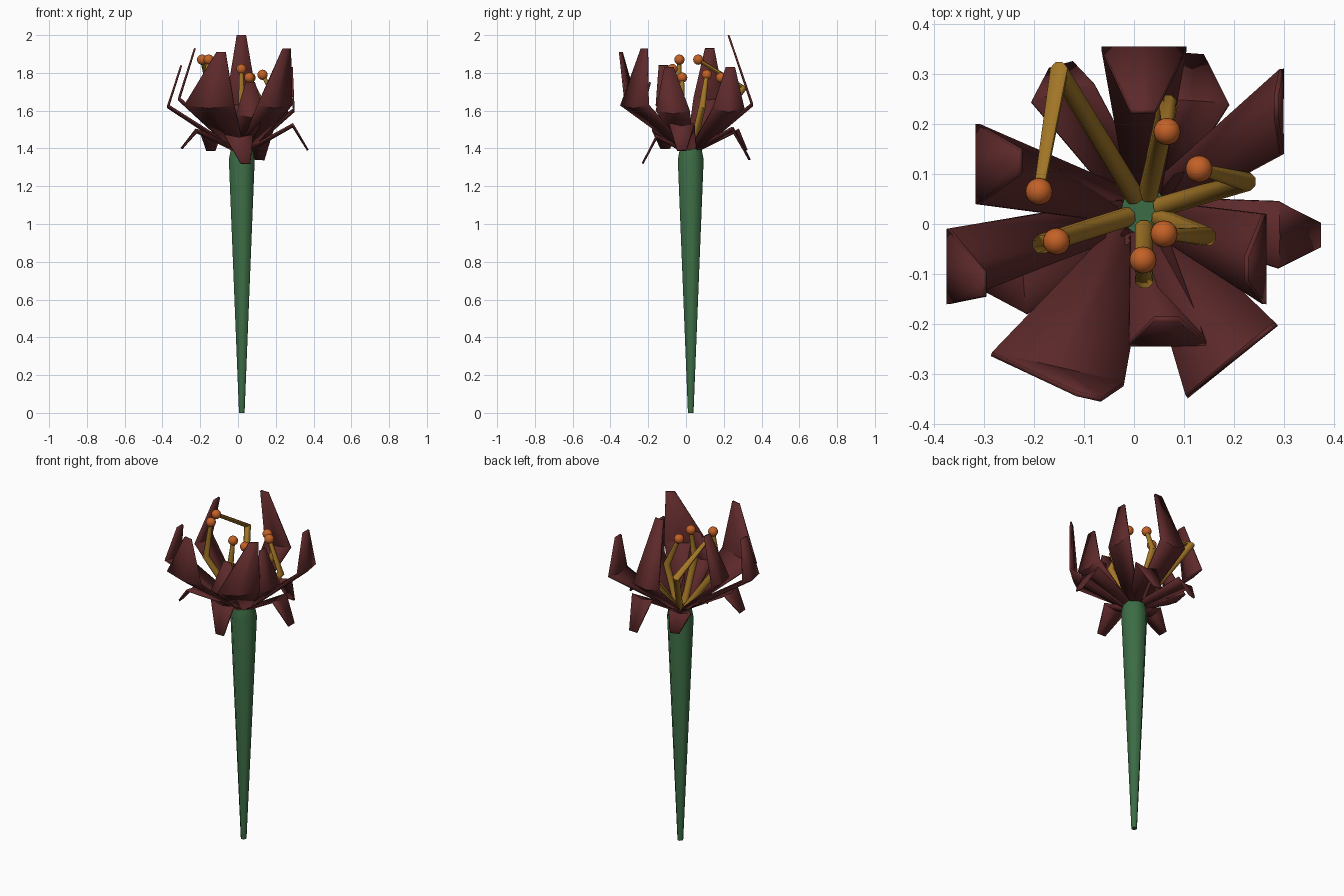
import bpy, bmesh, math
from mathutils import Vector

cube = bpy.data.objects.get("Cube")
if cube:
    bpy.data.objects.remove(cube)


def material(name, rgb):
    mat = bpy.data.materials.new(name)
    mat.use_nodes = True
    mat.diffuse_color = (*rgb, 1)
    mat.node_tree.nodes["Principled BSDF"].inputs["Base Color"].default_value = (*rgb, 1)
    return mat


MAROON = material("maroon", (0.11, 0.022, 0.023))
GREEN = material("stem green", (0.045, 0.15, 0.058))
GOLD = material("filament gold", (0.36, 0.18, 0.02))
ORANGE = material("anther orange", (0.55, 0.12, 0.02))
CENTRE = Vector((0.02, 0.025, 1.4))


def finish(name, bm, mat, angle=40, thickness=0):
    bmesh.ops.recalc_face_normals(bm, faces=bm.faces)
    mesh = bpy.data.meshes.new(name)
    bm.to_mesh(mesh)
    bm.free()
    mesh.materials.append(mat)
    obj = bpy.data.objects.new(name, mesh)
    bpy.context.collection.objects.link(obj)
    if thickness:
        solid = obj.modifiers.new("thickness", "SOLIDIFY")
        solid.thickness = thickness
        solid.offset = 0
    bpy.ops.object.select_all(action="DESELECT")
    obj.select_set(True)
    bpy.context.view_layer.objects.active = obj
    bpy.ops.object.shade_smooth_by_angle(angle=math.radians(angle))
    return obj


def tube(name, rings, sides, mat, level=False):
    """Tapered tube through (point, radius) rings, capped at both ends."""
    bm = bmesh.new()
    loops = []
    for i, (point, radius) in enumerate(rings):
        before, after = rings[max(i - 1, 0)][0], rings[min(i + 1, len(rings) - 1)][0]
        axis = Vector((0, 0, 1)) if level else (after - before).normalized()
        u = axis.cross(Vector((0, 1, 0))).normalized()
        v = axis.cross(u)
        turns = [2 * math.pi * (k + 0.5) / sides for k in range(sides)]
        loops.append([bm.verts.new(point + radius * (u * math.cos(a) + v * math.sin(a))) for a in turns])
    for low, high in zip(loops, loops[1:]):
        for k in range(sides):
            n = (k + 1) % sides
            bm.faces.new((low[k], low[n], high[n], high[k]))
    bm.faces.new(loops[0])
    bm.faces.new(loops[-1])
    return finish(name, bm, mat, 50)


def petal(name, edge_a, edge_b, mid_z, tip, tip_half=0.025):
    """Folded blade: narrow base, wide middle row, narrow tip."""
    a, b = Vector((*edge_a, mid_z)), Vector((*edge_b, mid_z))
    mid = (a + b) / 2
    across = (b - a).normalized()
    outward = (mid - CENTRE) * Vector((1, 1, 0))
    outward.normalize()
    side = Vector((-outward.y, outward.x, 0))
    if side.dot(across) < 0:
        side.negate()
    base = CENTRE + outward * 0.04
    tip = Vector(tip)
    sag = Vector((0, 0, -0.015))
    rows = [
        (base - side * 0.035, base + sag, base + side * 0.035),
        (a, mid + sag, b),
        (tip - across * tip_half, tip, tip + across * tip_half),
    ]
    bm = bmesh.new()
    grid = [[bm.verts.new(p) for p in row] for row in rows]
    for low, high in zip(grid, grid[1:]):
        for k in range(2):
            bm.faces.new((low[k], low[k + 1], high[k + 1], high[k]))
    return finish(name, bm, MAROON, 40, 0.01)


# Stem
stem_rings = [(0, 0.016), (1.34, 0.074), (1.4, 0.062)]
tube("stem", [(Vector((0.02, 0.025, z)), r) for z, r in stem_rings], 8, GREEN, True)

# Upright petals: the two edges of the middle row, its height, the tip
upright = {
    "back": ((-0.065, 0.35), (0.105, 0.35), 1.64, (0.018, 0.225, 2.0)),
    "back_left": ((0.295, 0.14), (0.295, 0.31), 1.61, (0.285, 0.235, 1.83)),
    "left": ((0.26, -0.16), (0.26, 0.02), 1.6, (0.225, -0.09, 1.83)),
    "front_left": ((0.105, -0.345), (0.285, -0.2), 1.63, (0.258, -0.22, 1.93)),
    "front": ((-0.01, -0.24), (0.145, -0.24), 1.58, (0.065, -0.19, 1.75)),
    "front_right": ((-0.285, -0.26), (-0.02, -0.32), 1.63, (-0.09, -0.345, 1.91)),
    "right": ((-0.37, -0.16), (-0.37, -0.01), 1.63, (-0.3, -0.12, 1.84)),
    "back_right": ((-0.312, 0.04), (-0.312, 0.2), 1.67, (-0.228, 0.125, 1.93)),
}
for where, shape in upright.items():
    petal("upright_petal_" + where, *shape)

# Drooping petals
drooping = {
    "front": ((-0.07, -0.155), (0.08, -0.155), 1.47, (0.04, -0.23, 1.32)),
    "left": ((0.29, -0.088), (0.29, 0.045), 1.53, (0.37, -0.022, 1.39)),
    "back_left": ((0.19, 0.24), (0.05, 0.25), 1.51, (0.115, 0.337, 1.34)),
    "back_right": ((-0.205, 0.245), (-0.08, 0.28), 1.5, (-0.145, 0.315, 1.39)),
    "right": ((-0.215, -0.18), (-0.225, -0.04), 1.5, (-0.298, -0.11, 1.4)),
}
for where, shape in drooping.items():
    petal("drooping_petal_" + where, *shape)

# Stamens: bend point of the filament, then the anther
stamens = [
    ((-0.15, 0.305, 1.72), (-0.19, 0.065, 1.87)),
    ((-0.185, -0.04, 1.66), (-0.155, -0.035, 1.87)),
    ((0.02, -0.11, 1.64), (0.018, -0.072, 1.82)),
    ((0.145, -0.025, 1.6), (0.06, -0.02, 1.775)),
    ((0.225, 0.085, 1.62), (0.13, 0.11, 1.79)),
    ((0.068, 0.24, 1.64), (0.066, 0.185, 1.775)),
]
for i, (bend, top) in enumerate(stamens, 1):
    bend, top = Vector(bend), Vector(top)
    lean = (bend - CENTRE) * Vector((1, 1, 0))
    base = CENTRE + lean.normalized() * 0.035
    tube(f"filament_{i}", [(base, 0.02), (bend, 0.02), (top, 0.011)], 8, GOLD)
    bm = bmesh.new()
    bmesh.ops.create_uvsphere(bm, u_segments=20, v_segments=12, radius=0.027)
    bmesh.ops.translate(bm, verts=bm.verts, vec=top)
    finish(f"anther_{i}", bm, ORANGE, 60)
